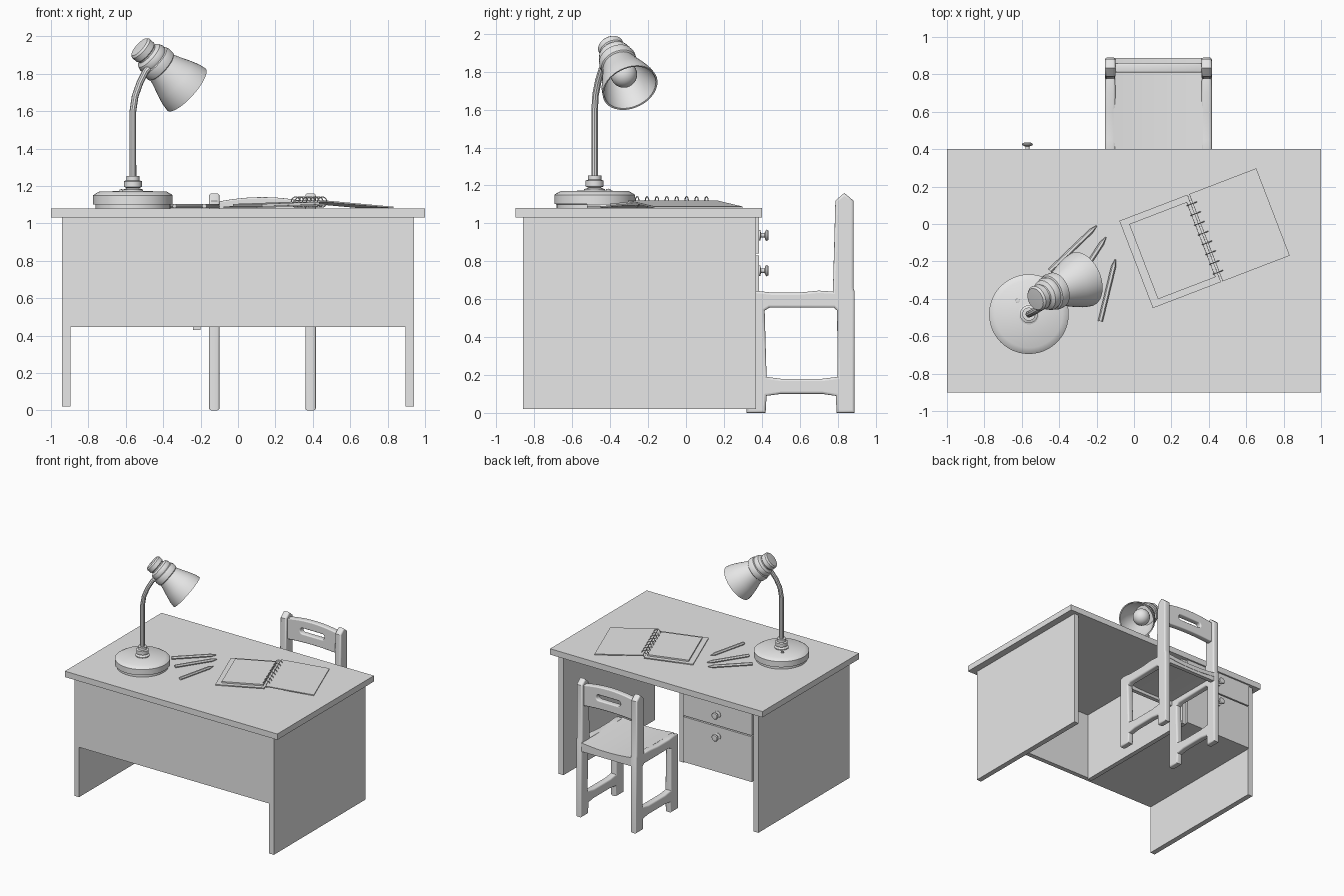
import bpy, bmesh, math
from mathutils import Matrix, Vector

if "Cube" in bpy.data.objects:
    bpy.data.objects.remove(bpy.data.objects["Cube"])

GREY = (0.8, 0.8, 0.8, 1)
mat = bpy.data.materials.new("plain_grey")
mat.use_nodes = True
mat.diffuse_color = GREY
mat.node_tree.nodes["Principled BSDF"].inputs["Base Color"].default_value = GREY


def finish(ob, smooth=True):
    ob.data.materials.clear()
    ob.data.materials.append(mat)
    bpy.ops.object.select_all(action='DESELECT')
    ob.select_set(True)
    bpy.context.view_layer.objects.active = ob
    if ob.type == 'CURVE':
        bpy.ops.object.convert(target='MESH')
        ob = bpy.context.view_layer.objects.active
    if smooth:
        bpy.ops.object.shade_smooth_by_angle(angle=math.radians(35))
    return ob


def from_bmesh(name, bm, matrix=Matrix(), smooth=True):
    bmesh.ops.recalc_face_normals(bm, faces=bm.faces)
    me = bpy.data.meshes.new(name)
    bm.to_mesh(me)
    bm.free()
    ob = bpy.data.objects.new(name, me)
    bpy.context.collection.objects.link(ob)
    ob.matrix_world = matrix
    return finish(ob, smooth)


def box(name, x, y, z, matrix=Matrix()):
    """Box from three (low, high) ranges."""
    bm = bmesh.new()
    bmesh.ops.create_cube(bm, size=1)
    for v in bm.verts:
        v.co = [(a + b) / 2 + c * (b - a) for (a, b), c in zip((x, y, z), v.co)]
    return from_bmesh(name, bm, matrix, False)


def lathe(name, profile, origin, axis=(0, 0, 1), sides=32):
    """Spin (radius, height) points about an axis through origin."""
    bm = bmesh.new()
    verts = [bm.verts.new((r, 0, h)) for r, h in profile]
    edges = [bm.edges.new(p) for p in zip(verts, verts[1:])]
    bmesh.ops.spin(bm, geom=verts + edges, cent=(0, 0, 0), axis=(0, 0, 1),
                   angle=math.tau, steps=sides, use_merge=True)
    bmesh.ops.remove_doubles(bm, verts=bm.verts, dist=0.0001)
    turn = Vector(axis).to_track_quat('Z', 'Y').to_matrix().to_4x4()
    return from_bmesh(name, bm, Matrix.Translation(origin) @ turn)


def board(name, outlines, half, bevel, matrix):
    """Rounded board: the first outline is the rim, the others are holes."""
    cu = bpy.data.curves.new(name, 'CURVE')
    cu.dimensions, cu.fill_mode = '2D', 'BOTH'
    cu.extrude, cu.bevel_depth = half - bevel, bevel
    cu.bevel_resolution, cu.offset = 2, -bevel
    for pts in outlines:
        sp = cu.splines.new('POLY')
        sp.points.add(len(pts) - 1)
        for p, (u, v) in zip(sp.points, pts):
            p.co = (u, v, 0, 1)
        sp.use_cyclic_u = True
    ob = bpy.data.objects.new(name, cu)
    bpy.context.collection.objects.link(ob)
    ob.matrix_world = matrix
    return finish(ob)


def rod(name, pts, radius):
    cu = bpy.data.curves.new(name, 'CURVE')
    cu.dimensions, cu.bevel_depth, cu.bevel_resolution = '3D', radius, 3
    cu.use_fill_caps = True
    sp = cu.splines.new('POLY')
    sp.points.add(len(pts) - 1)
    for p, co in zip(sp.points, pts):
        p.co = (*co, 1)
    ob = bpy.data.objects.new(name, cu)
    bpy.context.collection.objects.link(ob)
    return finish(ob)


# Desk
box("desk_top", (-1, 1), (-.9, .4), (1.03, 1.08))
box("left_side_panel", (.895, .94), (-.86, .37), (.02, 1.03))
box("right_side_panel", (-.94, -.895), (-.86, .37), (.02, 1.03))
box("front_panel", (-.895, .895), (-.86, -.82), (.445, 1.03))

# Drawer unit
box("drawer_unit_side", (-.24, -.2), (-.82, .37), (.43, 1.03))
box("drawer_unit_bottom", (-.895, -.24), (-.82, .365), (.445, .48))
KNOB = [(0, 0), (.028, 0), (.028, .006), (.011, .01), (.011, .028),
        (.026, .034), (.03, .041), (.024, .048), (0, .05)]
for name, low, high, knob_z in (("upper", .84, 1.03, .937), ("lower", .445, .83, .75)):
    box(name + "_drawer_front", (-.89, -.243), (.35, .386), (low, high))
    lathe(name + "_drawer_knob", KNOB, (-.57, .386, knob_z), (0, 1, 0), 20)

# Chair: side frames with legs, rails and a pointed back post
frame = [(.32, 0), (.42, 0), (.425, .09), (.5, .1), (.72, .1), (.79, .09), (.795, 0), (.89, 0),
         (.89, .64), (.883, .66), (.883, 1.12), (.835, 1.16), (.788, 1.12), (.775, .64),
         (.7, .645), (.6, .635), (.45, .635), (.36, .645), (.32, .63)]
opening = [(.425, .19), (.415, .54), (.44, .555), (.78, .555), (.797, .54), (.8, .19),
           (.72, .18), (.5, .18)]
YZ = Matrix(((0, 0, 1, 0), (1, 0, 0, 0), (0, 1, 0, 0), (0, 0, 0, 1)))
for side, x in (("right", -.127), ("left", .388)):
    board(side + "_chair_frame", [frame, opening], .028, .012,
          Matrix.Translation((x, 0, 0)) @ YZ)

# Chair back slat with a rounded hand slot
MID, HALF = .13, .24
steps = [i / 6 - 1 for i in range(13)]
slat = [(MID + HALF * t, .95 - .012 * t * t) for t in steps]
slat += [(MID - HALF * t, 1.14 - .025 * t * t) for t in steps]
slot = []
for i in range(16):
    a = math.tau * (i + .5) / 16
    slot.append((MID + math.copysign(.09, math.cos(a)) + .024 * math.cos(a),
                 1.045 + .024 * math.sin(a)))
XZ = Matrix(((1, 0, 0, 0), (0, 0, -1, .835), (0, 1, 0, 0), (0, 0, 0, 1)))
board("chair_back_slat", [slat, slot], .025, .008, XZ)

# Dished seat and the aprons below it
bm = bmesh.new()
bmesh.ops.create_grid(bm, x_segments=12, y_segments=4, size=1)
for v in bm.verts:
    v.co = (MID + HALF * v.co.x, .605 + .283 * v.co.y, .62 + .016 * v.co.x ** 2)
geom = bmesh.ops.extrude_face_region(bm, geom=bm.faces[:])["geom"]
bmesh.ops.translate(bm, vec=(0, 0, -.035), verts=[g for g in geom if isinstance(g, bmesh.types.BMVert)])
from_bmesh("chair_seat", bm)
for name, y in (("front", .325), ("back", .85)):
    box(name + "_seat_apron", (MID - HALF, MID + HALF), (y, y + .035), (.56, .62))

# Lamp base, collar, button and stem
LAMP = (-.562, -.482, 1.08)
lathe("lamp_base", [(0, 0), (.2, 0), (.2, .02), (.213, .022), (.213, .07), (.205, .076),
                    (.18, .09), (0, .094)], LAMP, sides=48)
lathe("lamp_collar", [(.055, .09), (.055, .1), (.032, .108), (.048, .115), (.048, .145),
                      (.035, .15), (.035, .172), (0, .172)], LAMP)
lathe("lamp_button", [(.012, .085), (.012, .1), (0, .103)], (-.622, -.41, 1.08), sides=12)
rod("lamp_stem", [(-.562, -.482, 1.24), (-.562, -.482, 1.6), (-.55, -.477, 1.68),
                  (-.525, -.463, 1.75), (-.495, -.445, 1.81), (-.45, -.4, 1.86)], .018)

# Lamp head: shade, socket and bulb share one tilted axis
RIM, AXIS = Vector((-.275, -.295, 1.715)), Vector((-.71, -.3, .64)).normalized()
lathe("lamp_shade", [(.143, .002), (.152, 0), (.145, .04), (.128, .09), (.108, .14), (.09, .19),
                     (.08, .19), (.1, .14), (.12, .09), (.137, .04), (.143, .002)], RIM, AXIS, 40)
lathe("lamp_socket", [(0, .185), (.085, .185), (.098, .195), (.1, .225), (.095, .243), (.086, .247),
                      (.09, .262), (.082, .285), (.062, .298), (.062, .306), (.069, .312),
                      (.069, .345), (.06, .356), (0, .36)], RIM, AXIS)
bm = bmesh.new()
bmesh.ops.create_uvsphere(bm, u_segments=24, v_segments=14, radius=.07)
from_bmesh("lamp_bulb", bm, Matrix.Translation(RIM + AXIS * .11))

# Open notebook with ring binding
book = Matrix.Translation((.38, -.075, 0)) @ Matrix.Rotation(math.radians(21), 4, 'Z')
left = book @ Matrix.Translation((0, 0, 1.1)) @ Matrix.Rotation(-.035, 4, 'Y')
right = book @ Matrix.Translation((0, 0, 1.118)) @ Matrix.Rotation(.085, 4, 'Y')
box("notebook_left_cover", (-.395, -.005), (-.25, .25), (-.004, .004), left)
box("notebook_pages", (-.352, -.022), (-.215, .215), (.004, .016), left)
box("notebook_right_cover", (.005, .39), (-.25, .25), (-.004, .004), right)
for i in range(8):
    bpy.ops.mesh.primitive_torus_add(major_radius=.027, minor_radius=.003,
                                     major_segments=20, minor_segments=6)
    ring = bpy.context.object
    ring.name = "notebook_ring"
    ring.matrix_world = (book @ Matrix.Translation((0, -.196 + .056 * i, 1.114))
                         @ Matrix.Rotation(math.pi / 2, 4, 'X'))
    finish(ring)

# Pencils
for start, end in (((-.45, -.25), (-.2, -.01)), ((-.34, -.36), (-.15, -.07)),
                   ((-.18, -.52), (-.1, -.19))):
    a, b = Vector((*start, 1.092)), Vector((*end, 1.092))
    n = (b - a).length
    lathe("pencil", [(0, 0), (.013, 0), (.013, n - .04), (.003, n), (0, n)], a, b - a, 6)
